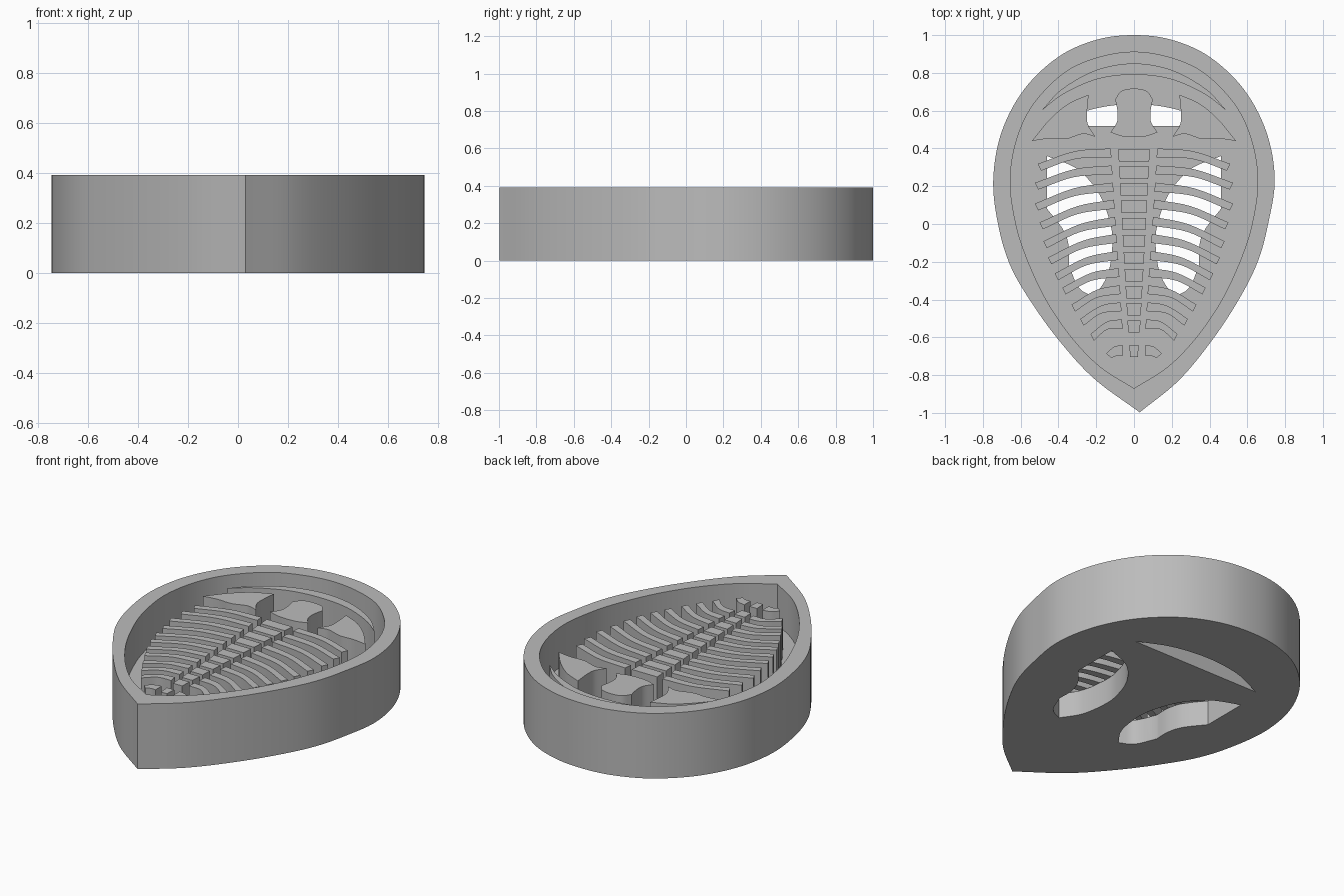
import bpy, bmesh, math
from mathutils import Vector

if "Cube" in bpy.data.objects:
    bpy.data.objects.remove(bpy.data.objects["Cube"])

FLOOR, RIDGE, RIM = 0.15, 0.34, 0.392
grey = bpy.data.materials.new("stone grey")
grey.diffuse_color = (0.5, 0.5, 0.5, 1)
grey.use_nodes = True
grey.node_tree.nodes["Principled BSDF"].inputs["Base Color"].default_value = grey.diffuse_color


def smooth(pts, n=8):
    """Catmull-Rom curve through an open run of points."""
    p = [Vector(q) for q in pts]
    p = [2 * p[0] - p[1]] + p + [2 * p[-1] - p[-2]]
    out = []
    for a, b, c, d in zip(p, p[1:], p[2:], p[3:]):
        for k in range(n):
            t = k / n
            out.append(0.5 * (2 * b + (c - a) * t + (2 * a - 5 * b + 4 * c - d) * t * t
                              + (3 * b - a - 3 * c + d) * t ** 3))
    return out + [p[-2]]


def flip(pts):
    return [(-q[0], q[1]) for q in reversed(pts)]


def prism(name, outline, z0, z1):
    """Closed outline raised from z0 to z1."""
    pts = []
    for q in outline:
        if not pts or (Vector(q[:2]) - pts[-1]).length > 1e-4:
            pts.append(Vector(q[:2]))
    if (pts[0] - pts[-1]).length < 1e-4:
        pts.pop()
    bm = bmesh.new()
    face = bm.faces.new([bm.verts.new((q.x, q.y, z0)) for q in pts])
    top = bmesh.ops.extrude_face_region(bm, geom=[face])["geom"]
    for v in top:
        if isinstance(v, bmesh.types.BMVert):
            v.co.z = z1
    bmesh.ops.recalc_face_normals(bm, faces=bm.faces)
    me = bpy.data.meshes.new(name)
    bm.to_mesh(me)
    bm.free()
    me.materials.append(grey)
    ob = bpy.data.objects.new(name, me)
    bpy.context.collection.objects.link(ob)
    return ob


def pair(name, outline, z0, z1):
    return [prism("left_" + name, outline, z0, z1),
            prism("right_" + name, flip(outline), z0, z1)]


# tray body: rounded at the back, pointed at the front
outer = smooth([(0.03, -0.997), (0.235, -0.83), (0.41, -0.62), (0.555, -0.4), (0.655, -0.2),
                (0.71, 0), (0.745, 0.24), (0.7, 0.49), (0.58, 0.715), (0.4, 0.885), (0.2, 0.975),
                (0, 1), (-0.2, 0.975), (-0.4, 0.885), (-0.58, 0.715), (-0.7, 0.49),
                (-0.745, 0.24), (-0.72, 0), (-0.655, -0.22), (-0.54, -0.42), (-0.39, -0.625),
                (-0.21, -0.82), (0.03, -0.997)])
half = [(0, -0.87), (0.18, -0.755), (0.33, -0.6), (0.46, -0.41), (0.56, -0.2), (0.625, 0),
        (0.655, 0.24), (0.61, 0.48), (0.5, 0.675), (0.3, 0.84), (0, 0.91)]
inner = smooth(half + flip(half)[1:])
tray = prism("tray", outer, 0, RIM)

# cutters: cavity, two side openings and a lens-shaped slot
opening = (smooth([(-0.46, 0.36), (-0.3, 0.29), (-0.185, 0.16), (-0.125, 0), (-0.115, -0.12),
                   (-0.14, -0.27), (-0.21, -0.385)])
           + smooth([(-0.21, -0.385), (-0.29, -0.34), (-0.345, -0.22)], 4)
           + smooth([(-0.345, -0.22), (-0.345, -0.12), (-0.375, -0.03), (-0.46, 0.08)], 6))
slot = smooth([(-0.43, 0.52), (-0.23, 0.605), (0, 0.635), (0.23, 0.605), (0.43, 0.52)])
cutters = [prism("cavity_cutter", inner, FLOOR, 1), prism("slot_cutter", slot, -0.5, 0.3)]
cutters += pair("opening_cutter", opening, -0.5, 0.3)
for c in cutters:
    c.hide_render = True
    m = tray.modifiers.new(c.name, 'BOOLEAN')
    m.operation, m.solver, m.object = 'DIFFERENCE', 'EXACT', c
bpy.context.view_layer.update()
tray.data = bpy.data.meshes.new_from_object(
    tray.evaluated_get(bpy.context.evaluated_depsgraph_get()))
tray.modifiers.clear()
for c in cutters:
    bpy.data.objects.remove(c)

# crescent ridge behind the head
crescent = (smooth([(-0.49, 0.6), (-0.38, 0.715), (-0.2, 0.815), (0, 0.85),
                    (0.2, 0.815), (0.38, 0.715), (0.49, 0.6)])
            + smooth([(0.49, 0.6), (0.37, 0.69), (0.19, 0.768), (0, 0.79),
                      (-0.19, 0.768), (-0.37, 0.69), (-0.49, 0.6)]))
prism("crescent_ridge", crescent, FLOOR, RIDGE)

# head: two cheeks and a waisted middle
cheek = (smooth([(-0.24, 0.685), (-0.248, 0.6), (-0.245, 0.53), (-0.205, 0.462)], 5)
         + smooth([(-0.205, 0.462), (-0.27, 0.477), (-0.36, 0.45), (-0.45, 0.452),
                   (-0.54, 0.44)], 5)
         + smooth([(-0.54, 0.44), (-0.45, 0.55), (-0.35, 0.635), (-0.24, 0.685)], 5))
pair("cheek", cheek, FLOOR, RIDGE)
side = smooth([(0.125, 0.485), (0.09, 0.54), (0.088, 0.6), (0.1, 0.66)], 5)
dome = smooth([(0.1, 0.66), (0.065, 0.705), (0, 0.717), (-0.065, 0.705), (-0.1, 0.66)], 5)
base = smooth([(-0.125, 0.485), (-0.065, 0.465), (0, 0.46), (0.065, 0.465), (0.125, 0.485)], 5)
prism("head_middle", side + dome + flip(side) + base, FLOOR, RIDGE)

# ribs and spine blocks, narrowing toward the point
tips = [(-0.5, 0.3), (-0.515, 0.2), (-0.515, 0.09), (-0.49, -0.01), (-0.47, -0.11),
        (-0.445, -0.195), (-0.41, -0.28), (-0.37, -0.355), (-0.32, -0.445),
        (-0.275, -0.52), (-0.22, -0.6)]
for i, (tx, ty) in enumerate(tips):
    ix, iy = -0.125 + 0.006 * i, 0.375 - 0.0905 * i
    mx, my = (tx + ix) / 2, (ty + iy) / 2 + 0.025
    upper = smooth([(ix, iy + 0.025), (mx, my + 0.023), (tx - 0.01, ty + 0.018)], 5)
    lower = smooth([(tx + 0.008, ty - 0.018), (mx, my - 0.019), (ix + 0.006, iy - 0.022)], 5)
    pair(f"rib_{i + 1}", upper + lower, FLOOR, RIDGE)
    w = 0.085 - 0.005 * i
    prism(f"spine_block_{i + 1}", [(-w, iy + 0.02), (w, iy + 0.02),
                                   (w - 0.005, iy - 0.045), (-w + 0.005, iy - 0.045)],
          FLOOR, RIDGE)

# tail: one block and two lobes
prism("tail_block", [(-0.025, -0.64), (0.025, -0.64), (0.02, -0.705), (-0.02, -0.705)],
      FLOOR, RIDGE)
lobe = (smooth([(-0.06, -0.64), (-0.105, -0.65), (-0.147, -0.685)], 4)
        + smooth([(-0.12, -0.71), (-0.09, -0.698), (-0.06, -0.7)], 4))
pair("tail_lobe", lobe, FLOOR, RIDGE)

# smooth shading on the curved walls
bpy.ops.object.select_all(action='SELECT')
bpy.context.view_layer.objects.active = tray
bpy.ops.object.shade_smooth_by_angle(angle=math.radians(30))
